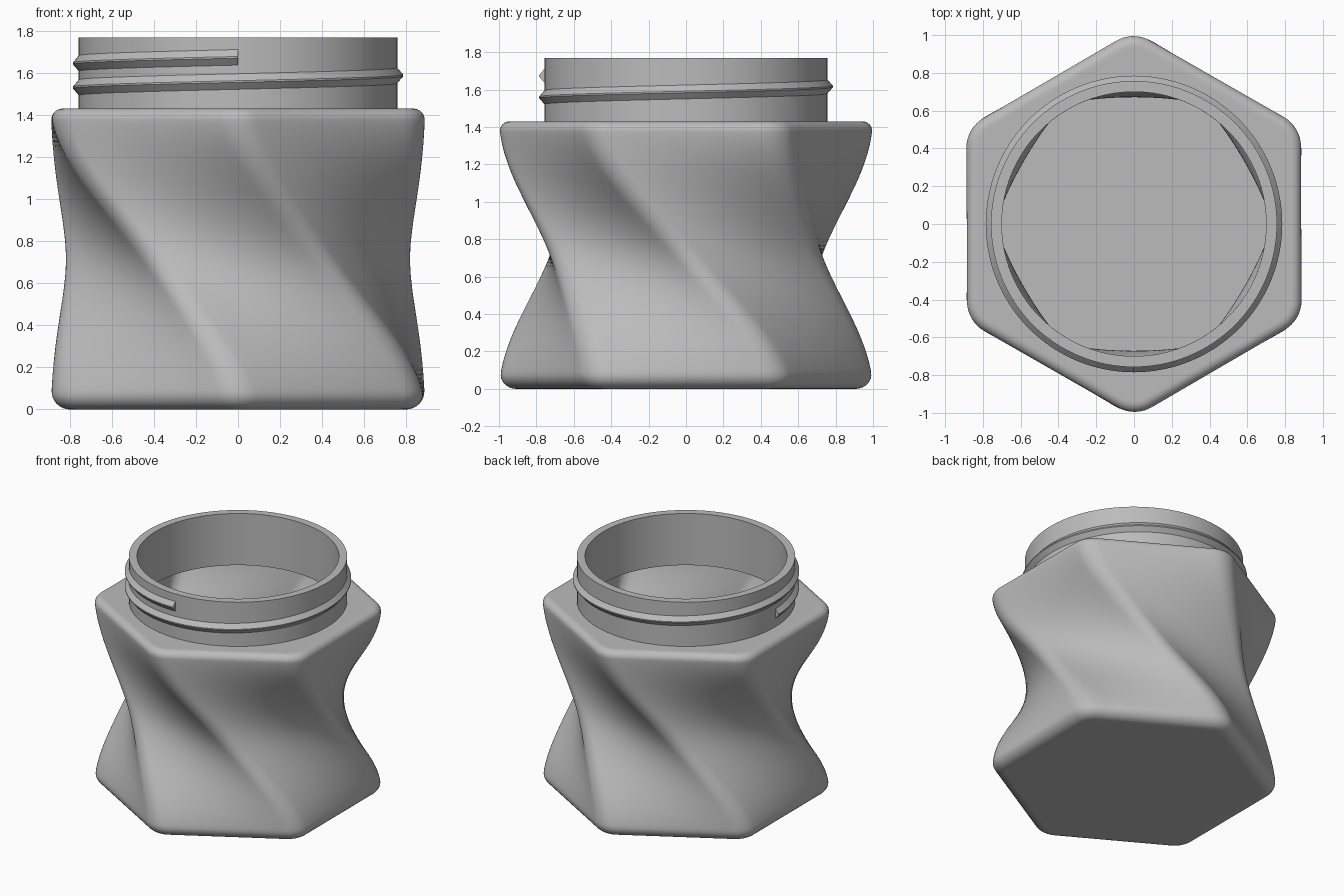
import bpy
import bmesh
from math import sin, cos, pi, radians

if "Cube" in bpy.data.objects:
    bpy.data.objects.remove(bpy.data.objects["Cube"], do_unlink=True)

BODY_H, TOTAL_H = 1.43, 1.768
APOTHEM, CORNER_R = 0.888, 0.18
WAIST = 0.82
NECK_R, BORE_R = 0.757, 0.70
WALL = 0.057

grey = bpy.data.materials.new("plain grey")
grey.use_nodes = True
colour = (0.5, 0.5, 0.5, 1)
grey.diffuse_color = colour
grey.node_tree.nodes["Principled BSDF"].inputs["Base Color"].default_value = colour


def smoothstep(t):
    t = min(max(t, 0), 1)
    return t * t * (3 - 2 * t)


def twisted_hexagon(z, inset):
    """Rounded hexagon, turned and narrowed according to its height."""
    t = z / BODY_H
    turn = pi / 2 - radians(60) * smoothstep(t)
    scale = WAIST + (1 - WAIST) * smoothstep(abs(2 * t - 1))
    a = APOTHEM * scale - inset
    r = max(CORNER_R * scale - inset, 0.02)
    centre = (a - r) / cos(pi / 6)
    outline = []
    for k in range(6):
        mid = turn + k * pi / 3
        for i in range(9):
            ang = mid - pi / 6 + i / 8 * pi / 3
            outline.append((centre * cos(mid) + r * cos(ang),
                            centre * sin(mid) + r * sin(ang)))
    # Subdivide the long flats so the twisted sides stay smooth
    points = []
    for i, p in enumerate(outline):
        points.append((p[0], p[1], z))
        if i % 9 == 8:
            q = outline[(i + 1) % len(outline)]
            for j in range(1, 12):
                f = j / 12
                points.append((p[0] + (q[0] - p[0]) * f, p[1] + (q[1] - p[1]) * f, z))
    return points


def circle_like(ring, radius):
    """Circle whose points lie in the same directions as those of a ring."""
    return [(x * radius / (x * x + y * y) ** 0.5,
             y * radius / (x * x + y * y) ** 0.5, z) for x, y, z in ring]


def loft(name, rings, caps=(), loop=False):
    """Skin a row of closed rings, with optional end caps or a closed loop."""
    bm = bmesh.new()
    rows = [[bm.verts.new(p) for p in ring] for ring in rings]
    pairs = list(zip(rows, rows[1:]))
    if loop:
        pairs.append((rows[-1], rows[0]))
    for a, b in pairs:
        n = len(a)
        for i in range(n):
            j = (i + 1) % n
            bm.faces.new((a[i], a[j], b[j], b[i]))
    for index in caps:
        bm.faces.new(rows[index])
    bmesh.ops.recalc_face_normals(bm, faces=bm.faces)
    mesh = bpy.data.meshes.new(name)
    bm.to_mesh(mesh)
    bm.free()
    mesh.materials.append(grey)
    obj = bpy.data.objects.new(name, mesh)
    bpy.context.collection.objects.link(obj)
    bpy.ops.object.select_all(action="DESELECT")
    obj.select_set(True)
    bpy.context.view_layer.objects.active = obj
    bpy.ops.object.shade_smooth_by_angle(angle=radians(30))
    return obj


def side_profile(low, high, inset, r_low, r_high, steps=8, rows=56):
    """Heights and insets for a wall with a fillet at each end."""
    path = [(low, inset + r_low + 0.012)]
    for i in range(steps + 1):
        a = i / steps * pi / 2
        path.append((low + r_low * (1 - cos(a)), inset + r_low * (1 - sin(a))))
    start, end = low + r_low, high - r_high
    path += [(start + (end - start) * i / rows, inset) for i in range(1, rows)]
    for i in range(steps + 1):
        a = i / steps * pi / 2
        path.append((high - r_high * (1 - sin(a)), inset + r_high * (1 - cos(a))))
    path.append((high, inset + r_high + 0.012))
    return path


# Hollow twisted body: outer skin, shoulder, then inner skin down to the floor
outer = [twisted_hexagon(z, d) for z, d in side_profile(0, BODY_H, 0, 0.09, 0.055)]
inner = [twisted_hexagon(z, d) for z, d in
         side_profile(WALL, BODY_H - WALL, WALL, 0.04, 0.02, steps=5)][::-1]
rings = outer + [circle_like(outer[-1], NECK_R), circle_like(inner[0], BORE_R)] + inner
loft("twisted_body", rings, caps=(0, -1))

# Neck: a plain tube standing on the shoulder
SEG = 128


def circle(radius, z):
    return [(radius * cos(2 * pi * i / SEG), radius * sin(2 * pi * i / SEG), z)
            for i in range(SEG)]


neck_low = BODY_H - WALL
loft("neck", [circle(NECK_R, neck_low), circle(NECK_R, TOTAL_H),
              circle(BORE_R, TOTAL_H), circle(BORE_R, neck_low)], loop=True)

# Screw thread: a triangular ridge climbing one and a quarter turns
PITCH, HALF, TIP = 0.115, 0.037, 0.785
sections = []
for i in range(161):
    turns = 1.25 * i / 160
    ang = pi + 2 * pi * turns
    z = 1.53 + PITCH * turns
    section = ((NECK_R - 0.01, z - HALF), (NECK_R, z - HALF), (TIP, z - 0.004),
               (TIP, z + 0.004), (NECK_R, z + HALF), (NECK_R - 0.01, z + HALF))
    sections.append([(r * cos(ang), r * sin(ang), h) for r, h in section])
loft("screw_thread", sections, caps=(0, -1))
